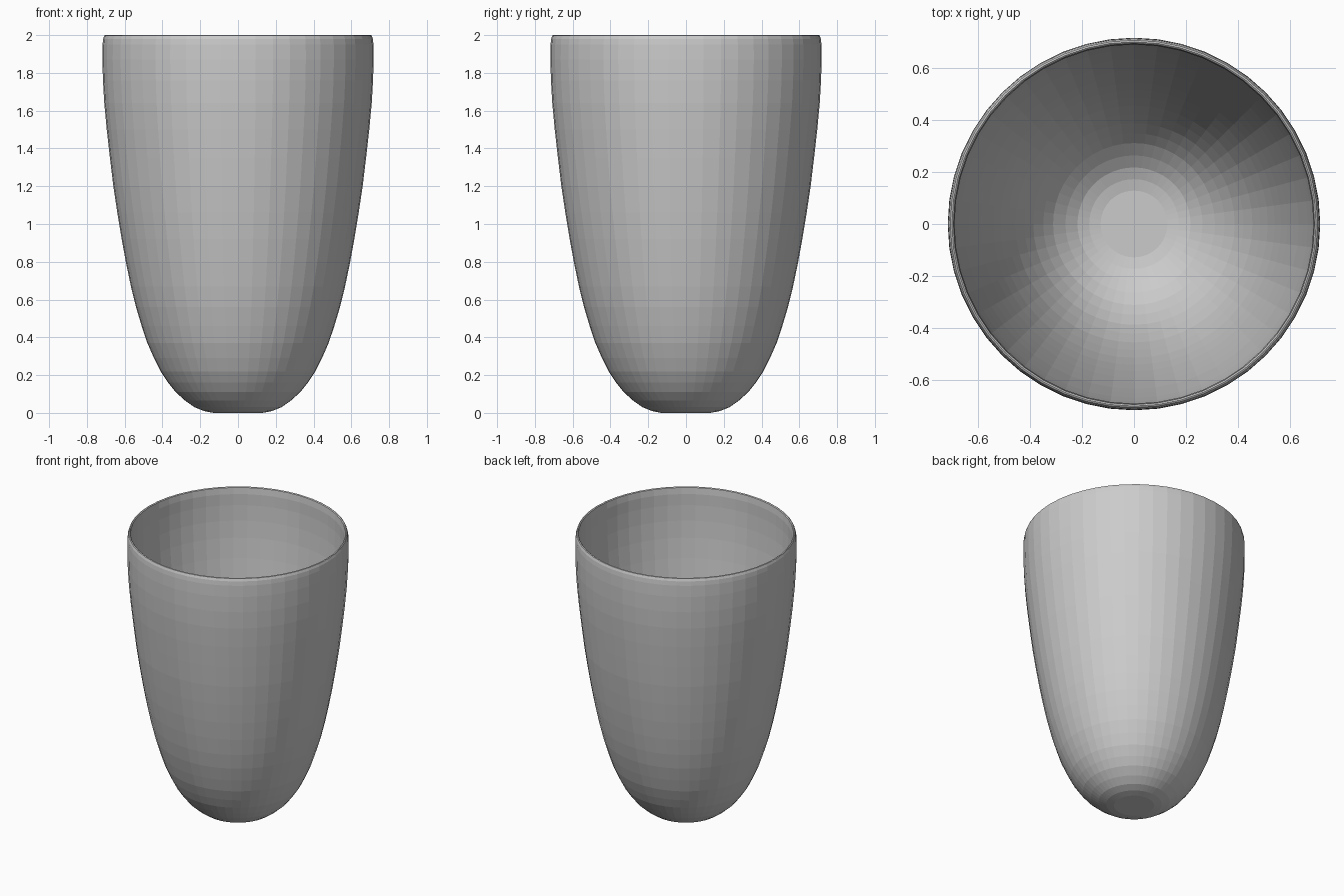
import bpy
import bmesh
import math
from mathutils import Vector

cube = bpy.data.objects.get("Cube")
if cube:
    bpy.data.objects.remove(cube, do_unlink=True)

SIDES = 48
WALL = 0.025

# Plain grey clay
grey = bpy.data.materials.new("clay_grey")
grey.use_nodes = True
colour = (0.6, 0.6, 0.6, 1)
grey.diffuse_color = colour
grey.node_tree.nodes["Principled BSDF"].inputs["Base Color"].default_value = colour

# Outside outline from the base centre to just below the rim (radius, height)
outer = [Vector(p) for p in (
    (0, 0), (0.13, 0), (0.18, 0.01), (0.23, 0.03), (0.28, 0.065), (0.33, 0.11),
    (0.37, 0.16), (0.41, 0.22), (0.445, 0.29), (0.48, 0.37), (0.51, 0.46),
    (0.54, 0.56), (0.567, 0.67), (0.592, 0.79), (0.616, 0.92), (0.639, 1.06),
    (0.66, 1.2), (0.678, 1.35), (0.695, 1.5), (0.708, 1.64), (0.715, 1.76),
    (0.718, 1.87), (0.717, 1.95))]


def inset(points, distance):
    """Shift the outline inwards along its normals."""
    result = []
    for i, p in enumerate(points):
        if i == 0:
            normal = Vector((0, 1))
        else:
            along = points[min(i + 1, len(points) - 1)] - points[i - 1]
            normal = Vector((-along.y, along.x)).normalized()
        result.append(p + normal * distance)
    return result


# Rounded lip joins the outside to the inside
inner = inset(outer, WALL)
lip = [Vector(p) for p in ((0.714, 1.98), (0.708, 1.997), (0.702, 2.0), (0.696, 1.995))]
profile = outer + lip + inner[::-1]

# Revolve the closed outline into the cup
bm = bmesh.new()
verts = [bm.verts.new((p.x, 0, p.y)) for p in profile]
edges = [bm.edges.new(pair) for pair in zip(verts, verts[1:])]
bmesh.ops.spin(bm, geom=verts + edges, cent=(0, 0, 0), axis=(0, 0, 1),
               angle=2 * math.pi, steps=SIDES, use_duplicate=False)
bmesh.ops.remove_doubles(bm, verts=bm.verts, dist=0.0005)
bmesh.ops.recalc_face_normals(bm, faces=bm.faces)

mesh = bpy.data.meshes.new("cup")
bm.to_mesh(mesh)
bm.free()
mesh.materials.append(grey)
cup = bpy.data.objects.new("cup", mesh)
bpy.context.collection.objects.link(cup)
